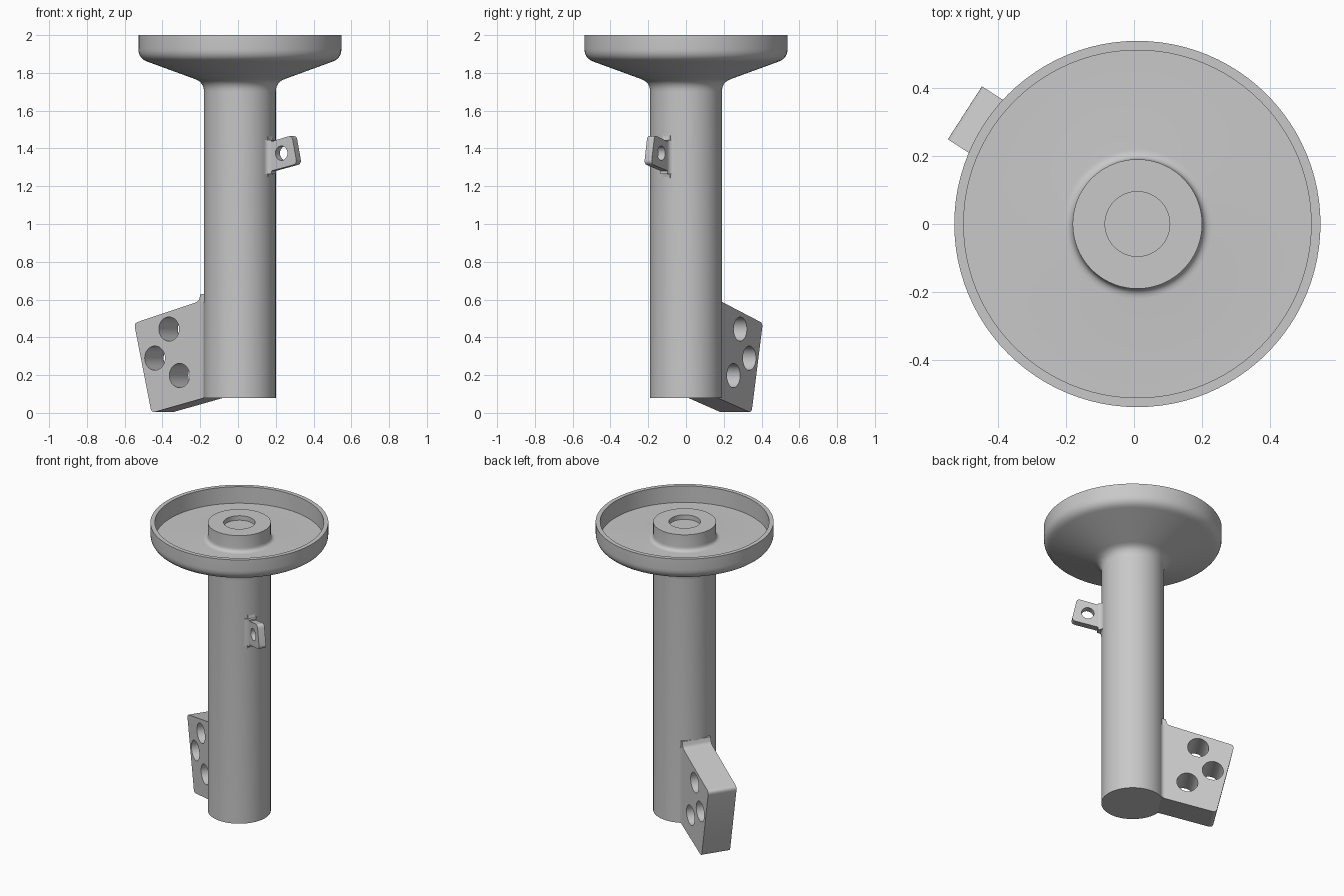
import bpy, bmesh
from math import pi, radians, sin, cos, sqrt, atan2
from mathutils import Matrix, Vector

if "Cube" in bpy.data.objects:
    bpy.data.objects.remove(bpy.data.objects["Cube"])

grey = bpy.data.materials.new("plain grey")
grey.use_nodes = True
grey.diffuse_color = (0.58, 0.58, 0.58, 1)
grey.node_tree.nodes["Principled BSDF"].inputs["Base Color"].default_value = grey.diffuse_color

COLUMN_R = 0.19
AXIS = Matrix.Translation((0.01, 0, 0))


def rounded(points, closed=True, steps=6):
    """Round each corner (a, b, distance) of an outline; distance is optional."""
    out, n = [], len(points)
    for i, p in enumerate(points):
        c = Vector(p[:2])
        if len(p) == 2:
            out.append(c)
            continue
        before = Vector(points[i - 1][:2])
        after = Vector(points[(i + 1) % n][:2])
        a = c + (before - c).normalized() * p[2]
        b = c + (after - c).normalized() * p[2]
        for k in range(steps + 1):
            t = k / steps
            out.append(a * (1 - t) ** 2 + c * 2 * t * (1 - t) + b * t * t)
    return out


def circle(u, v, r, n=40):
    return [Vector((u + r * cos(2 * pi * k / n), v + r * sin(2 * pi * k / n))) for k in range(n)]


def finish(obj):
    obj.data.materials.clear()
    obj.data.materials.append(grey)
    bpy.ops.object.select_all(action='DESELECT')
    obj.select_set(True)
    bpy.context.view_layer.objects.active = obj
    bpy.ops.object.shade_smooth_by_angle(angle=radians(25))


def clean(bm, mesh):
    bmesh.ops.remove_doubles(bm, verts=bm.verts, dist=0.0002)
    bmesh.ops.recalc_face_normals(bm, faces=bm.faces)
    bm.to_mesh(mesh)
    bm.free()


def slab(name, loops, half, matrix):
    """Extrude an outline with holes to both sides of its plane."""
    curve = bpy.data.curves.new(name, 'CURVE')
    curve.dimensions = '2D'
    curve.fill_mode = 'BOTH'
    curve.extrude = half
    for loop in loops:
        spline = curve.splines.new('POLY')
        spline.points.add(len(loop) - 1)
        for point, co in zip(spline.points, loop):
            point.co = (co.x, co.y, 0, 1)
        spline.use_cyclic_u = True
    obj = bpy.data.objects.new(name, curve)
    bpy.context.collection.objects.link(obj)
    obj.matrix_world = matrix
    bpy.ops.object.select_all(action='DESELECT')
    obj.select_set(True)
    bpy.context.view_layer.objects.active = obj
    bpy.ops.object.convert(target='MESH')
    obj = bpy.context.view_layer.objects.active
    bm = bmesh.new()
    bm.from_mesh(obj.data)
    clean(bm, obj.data)
    finish(obj)


def root_fillet(name, half, f, low, high, turn):
    """Concave flare blending an upright slab into the round column."""
    v = half + f
    u = sqrt((COLUMN_R + f) ** 2 - v * v)
    start, end = atan2(-v, -u), -pi / 2
    arc = []
    for k in range(9):
        a = start + (end - start) * k / 8
        arc.append(Vector((u + f * cos(a), v + f * sin(a))))
    side = [Vector((arc[0].x * 0.8, arc[0].y * 0.9))] + arc
    loop = side + [Vector((p.x, -p.y)) for p in reversed(side)]
    lift = Matrix.Translation((0, 0, (low + high) / 2))
    slab(name, [loop], (high - low) / 2, AXIS @ lift @ turn)


# Column, dish and hub, turned from one profile
profile = rounded([
    (0, 0.08), (COLUMN_R, 0.08), (COLUMN_R, 1.75, 0.05), (0.5375, 1.877, 0.05),
    (0.5375, 2), (0.51, 2), (0.51, 1.89), (COLUMN_R, 1.89, 0.03),
    (COLUMN_R, 2), (0.095, 2), (0.095, 1.97), (0, 1.97)])
mesh = bpy.data.meshes.new("column_and_dish")
bm = bmesh.new()
verts = [bm.verts.new((p.x, 0, p.y)) for p in profile]
edges = [bm.edges.new(pair) for pair in zip(verts, verts[1:])]
bmesh.ops.spin(bm, geom=verts + edges, cent=(0, 0, 0), axis=(0, 0, 1),
               angle=2 * pi, steps=96, use_duplicate=False)
clean(bm, mesh)
column = bpy.data.objects.new("column_and_dish", mesh)
bpy.context.collection.objects.link(column)
column.matrix_world = AXIS
finish(column)

upright = Matrix.Rotation(pi / 2, 4, 'X')
back_turn = Matrix.Rotation(radians(147.2), 4, 'Z')
front_turn = Matrix.Rotation(radians(-32.8), 4, 'Z')

# Thick lower plate with three through holes
outline = rounded([(0.1, 0.095), (0.497, 0, 0.025), (0.607, 0.475, 0.025),
                   (0.2, 0.59, 0.02), (0.188, 0.63), (0.1, 0.63)])
holes = [circle(u, v, 0.064) for u, v in ((0.387, 0.444), (0.476, 0.29), (0.321, 0.198))]
slab("lower_plate", [outline] + holes, 0.0925, AXIS @ back_turn @ upright)
root_fillet("lower_plate_fillet", 0.0925, 0.03, 0.081, 0.585, back_turn)

# Thin upper tab with one hole
outline = rounded([(0.1, 1.24), (0.188, 1.24), (0.195, 1.277, 0.02), (0.374, 1.318, 0.025),
                   (0.342, 1.47, 0.025), (0.195, 1.432, 0.02), (0.188, 1.475), (0.1, 1.475)])
slab("upper_tab", [outline, circle(0.276, 1.375, 0.038)], 0.0225, AXIS @ front_turn @ upright)
root_fillet("upper_tab_fillet", 0.0225, 0.03, 1.265, 1.445, front_turn)
